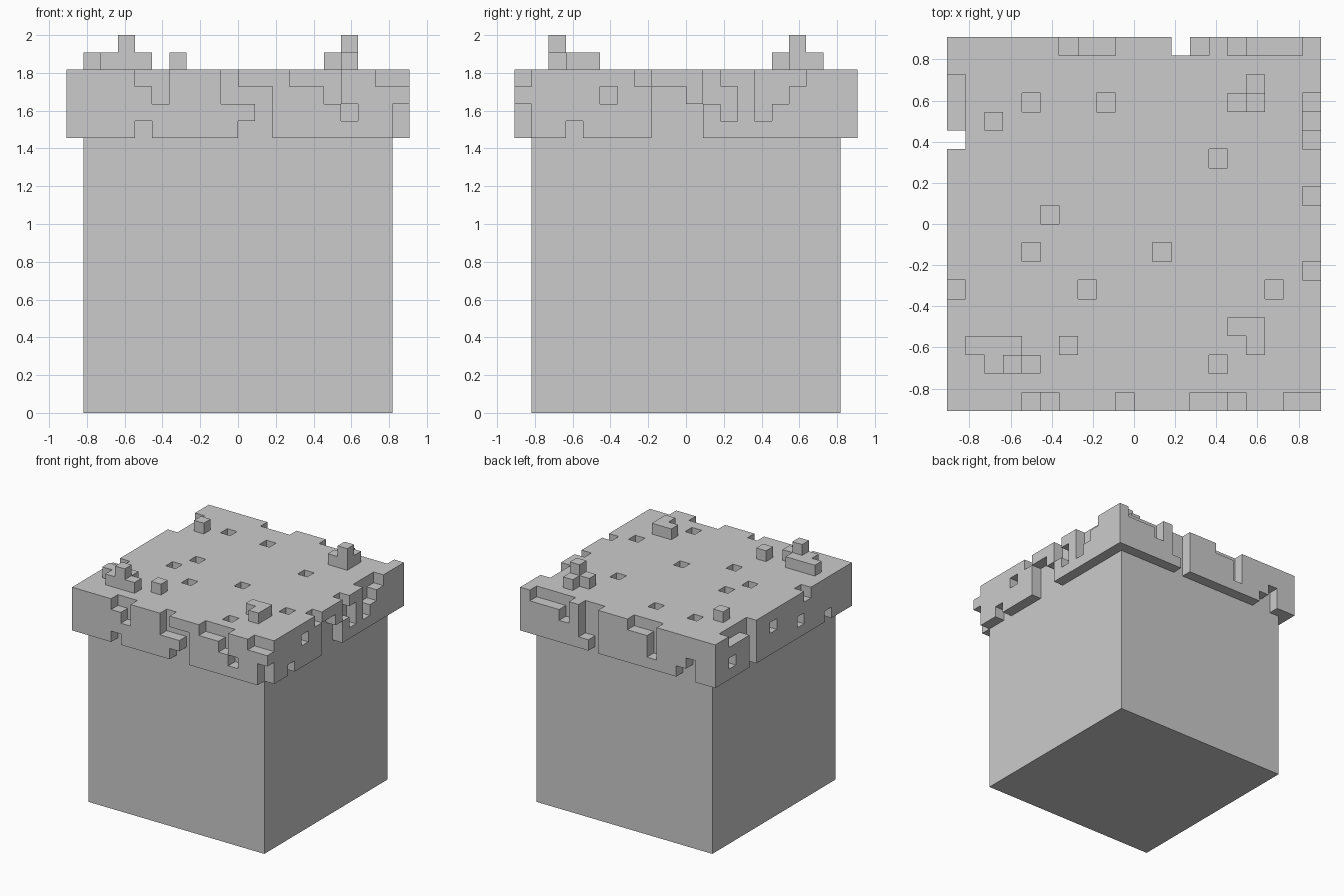
import bpy, bmesh

if "Cube" in bpy.data.objects:
    bpy.data.objects.remove(bpy.data.objects["Cube"])

U = 1 / 11          # one voxel
R = range(-10, 10)  # turf footprint


def box(x0, x1, y0, y1, z0, z1):
    return {(x, y, z) for x in range(x0, x1) for y in range(y0, y1) for z in range(z0, z1)}


def make_object(name, bm):
    me = bpy.data.meshes.new(name)
    bm.to_mesh(me)
    bm.free()
    ob = bpy.data.objects.new(name, me)
    bpy.context.collection.objects.link(ob)
    return ob


# Turf slab: solid voxel layer, then notched rim, top pits and tufts
turf = box(-10, 10, -10, 10, 16, 20)

# Rim notches: column along the side -> missing voxel levels
front = {-6: (16, 19), -5: (18, 19), -1: (18, 19), 0: (16, 18), 1: (16, 17, 18),
         3: (19,), 4: (19,), 5: (18, 19), 6: (17,), 8: (19,), 9: (16, 17, 19)}
right = {-7: (16,), -5: (18,), -3: (19,), -2: (16, 17, 18), -1: (16, 17, 18),
         0: (16, 17), 1: (18, 19), 2: (17, 18), 4: (17, 18, 19), 5: (18, 19), 6: (19,)}
back = {-8: (16, 17), -7: (16,), -4: (17, 18, 19), -3: (19,), -2: (19,),
        2: (16, 17, 18, 19), 3: (17, 18, 19), 5: (18, 19), 6: (19,), 7: (19,), 8: (19,)}
left = {-7: (16,), -4: (19,), -3: (17,), 1: (18,), 4: (16, 17, 18, 19),
        5: (19,), 6: (19,), 7: (17, 19)}
for table, place in ((front, lambda c: (c, -10)), (back, lambda c: (c, 9)),
                     (left, lambda c: (-10, c)), (right, lambda c: (9, c))):
    for c, levels in table.items():
        turf -= {(*place(c), k) for k in levels}

# Pits in the top
turf -= {(x, y, 19) for x, y in ((-6, 6), (-2, 6), (4, 3), (-5, 0), (-6, -2),
                                 (1, -2), (-3, -4), (7, -4), (4, -8))}
# Raised tufts
turf |= {(x, y, 20) for x, y in ((-9, -7), (-8, -7), (-7, -7), (-8, -8), (-7, -8), (-6, -8),
                                 (5, 6), (6, 6), (6, 7), (5, -6), (6, -6), (6, -7),
                                 (-4, -7), (-8, 5))}
turf |= {(-7, -8, 21), (6, 6, 21)}

# Only exposed voxel faces are built; the underside over the soil is skipped
soil_top = box(-9, 9, -9, 9, 15, 16)
solid = turf | soil_top
bm = bmesh.new()
verts = {}


def vert(p):
    if p not in verts:
        verts[p] = bm.verts.new([c * U for c in p])
    return verts[p]


for cell in turf:
    for axis in range(3):
        for side in (0, 1):
            n = list(cell)
            n[axis] += 2 * side - 1
            if tuple(n) in solid:
                continue
            quad = []
            for a, b in ((0, 0), (1, 0), (1, 1), (0, 1)):
                p = list(cell)
                p[axis] += side
                p[(axis + 1) % 3] += a
                p[(axis + 2) % 3] += b
                quad.append(vert(tuple(p)))
            bm.faces.new(quad if side else quad[::-1])
make_object("turf", bm)

# Soil block, open where the turf covers it
bm = bmesh.new()
bmesh.ops.create_cube(bm, size=1)
for v in bm.verts:
    v.co = (v.co.x * 18 * U, v.co.y * 18 * U, (v.co.z + 0.5) * 16 * U)
bm.normal_update()
bmesh.ops.delete(bm, geom=[f for f in bm.faces if f.normal.z > 0.5], context='FACES_ONLY')
make_object("soil", bm)
